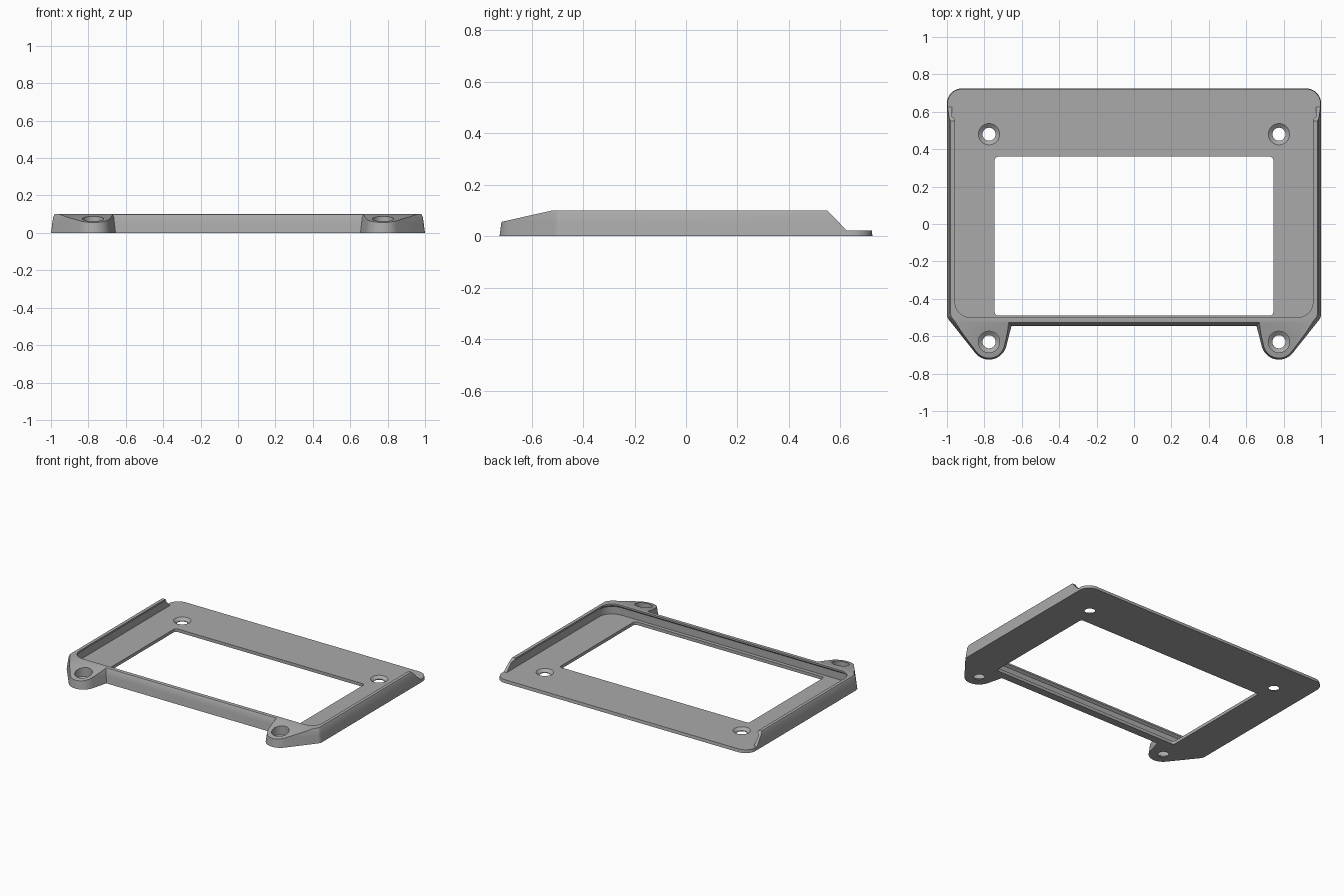
import bpy
import bmesh
from math import cos, sin, radians
from mathutils import Vector

cube = bpy.data.objects.get("Cube")
if cube:
    bpy.data.objects.remove(cube, do_unlink=True)

grey = bpy.data.materials.new("mid grey")
grey.use_nodes = True
grey.diffuse_color = (0.4, 0.4, 0.4, 1)
grey.node_tree.nodes["Principled BSDF"].inputs["Base Color"].default_value = (0.4, 0.4, 0.4, 1)

FLOOR, TOP = 0.022, 0.1


def arc(cx, cy, r, start, end, steps=10):
    """Points on an arc, counter-clockwise, angles in degrees."""
    angles = [radians(start + (end - start) * i / steps) for i in range(steps + 1)]
    return [Vector((cx + r * cos(a), cy + r * sin(a))) for a in angles]


def round_rect(half_x, y0, y1, r):
    x = half_x - r
    return (arc(x, y1 - r, r, 0, 90) + arc(-x, y1 - r, r, 90, 180)
            + arc(-x, y0 + r, r, 180, 270) + arc(x, y0 + r, r, 270, 360))


def inset(points, d):
    """Move a counter-clockwise outline inwards by d with mitred corners."""
    result = []
    for i, p in enumerate(points):
        a = (p - points[i - 1]).normalized()
        b = (points[(i + 1) % len(points)] - p).normalized()
        na, nb = Vector((-a.y, a.x)), Vector((-b.y, b.x))
        result.append(p + (na + nb) * d / (1 + na.dot(nb)))
    return result


def loft(name, rings):
    """Closed solid through rings of 3D points."""
    bm = bmesh.new()
    loops = [[bm.verts.new(p) for p in ring] for ring in rings]
    n = len(loops[0])
    for low, high in zip(loops, loops[1:]):
        for i in range(n):
            j = (i + 1) % n
            bm.faces.new((low[i], low[j], high[j], high[i]))
    bm.faces.new(loops[0][::-1])
    bm.faces.new(loops[-1])
    bmesh.ops.recalc_face_normals(bm, faces=bm.faces)
    mesh = bpy.data.meshes.new(name)
    bm.to_mesh(mesh)
    bm.free()
    obj = bpy.data.objects.new(name, mesh)
    bpy.context.collection.objects.link(obj)
    mesh.materials.append(grey)
    return obj


def stack(name, outline, levels):
    """Solid from an outline inset by a given amount at each height."""
    return loft(name, [[(p.x, p.y, z) for p in inset(outline, d)] for z, d in levels])


def across(name, profile):
    """Side profile (y, z) extruded over the full width."""
    return loft(name, [[(x, y, z) for y, z in profile] for x in (-1.2, 1.2)])


def cut(target, cutter):
    cutter.hide_render = True
    mod = target.modifiers.new("cut", 'BOOLEAN')
    mod.operation, mod.solver, mod.object = 'DIFFERENCE', 'EXACT', cutter
    bpy.context.view_layer.objects.active = target
    bpy.ops.object.modifier_apply(modifier=mod.name)
    bpy.data.objects.remove(cutter, do_unlink=True)


# Outer shape: rounded back corners, tapering into a screw lug on each side
left_half = (arc(-0.92, 0.645, 0.08, 90, 180)
             + arc(-0.95, -0.482, 0.05, 180, 217, 4)
             + arc(-0.775, -0.63, 0.095, 217, 345, 20)
             + [Vector((-0.655, -0.545))])
right_half = [Vector((-p.x, p.y)) for p in reversed(left_half)]
frame = stack("mounting_frame", left_half + right_half,
              [(0, 0), (0.05, 0.007), (0.085, 0.012), (TOP, 0.02)])

# Inner pocket with a small retaining lip along the wall tops
cut(frame, stack("pocket_cutter", round_rect(0.973, -0.516, 1.2, 0.1),
                 [(FLOOR, 0), (0.075, 0), (0.088, 0.016), (0.2, 0.016)]))

# Open back edge with sloping wall ends
cut(frame, across("back_cutter", [(0.53, 0.121), (0.55, TOP), (0.625, FLOOR),
                                  (1.0, FLOOR), (1.0, 0.121)]))

# Sloping tops of the front lugs
cut(frame, across("lug_cutter", [(-0.52, TOP), (-0.52, 0.2), (-0.9, 0.2), (-0.9, 0.015)]))

# Window opening
cut(frame, stack("window_cutter", round_rect(0.745, -0.49, 0.36, 0.02),
                 [(-0.1, 0), (0.06, 0)]))

# Countersunk screw holes
for x in (-0.775, 0.775):
    for y in (-0.63, 0.48):
        circle = arc(x, y, 0.057, 0, 360, 32)[:-1]
        cut(frame, stack("hole_cutter", circle,
                         [(-0.05, 0.022), (0.005, 0.022), (FLOOR, 0), (0.2, 0)]))

bpy.ops.object.select_all(action='DESELECT')
frame.select_set(True)
bpy.context.view_layer.objects.active = frame
bpy.ops.object.shade_smooth_by_angle(angle=radians(25))
